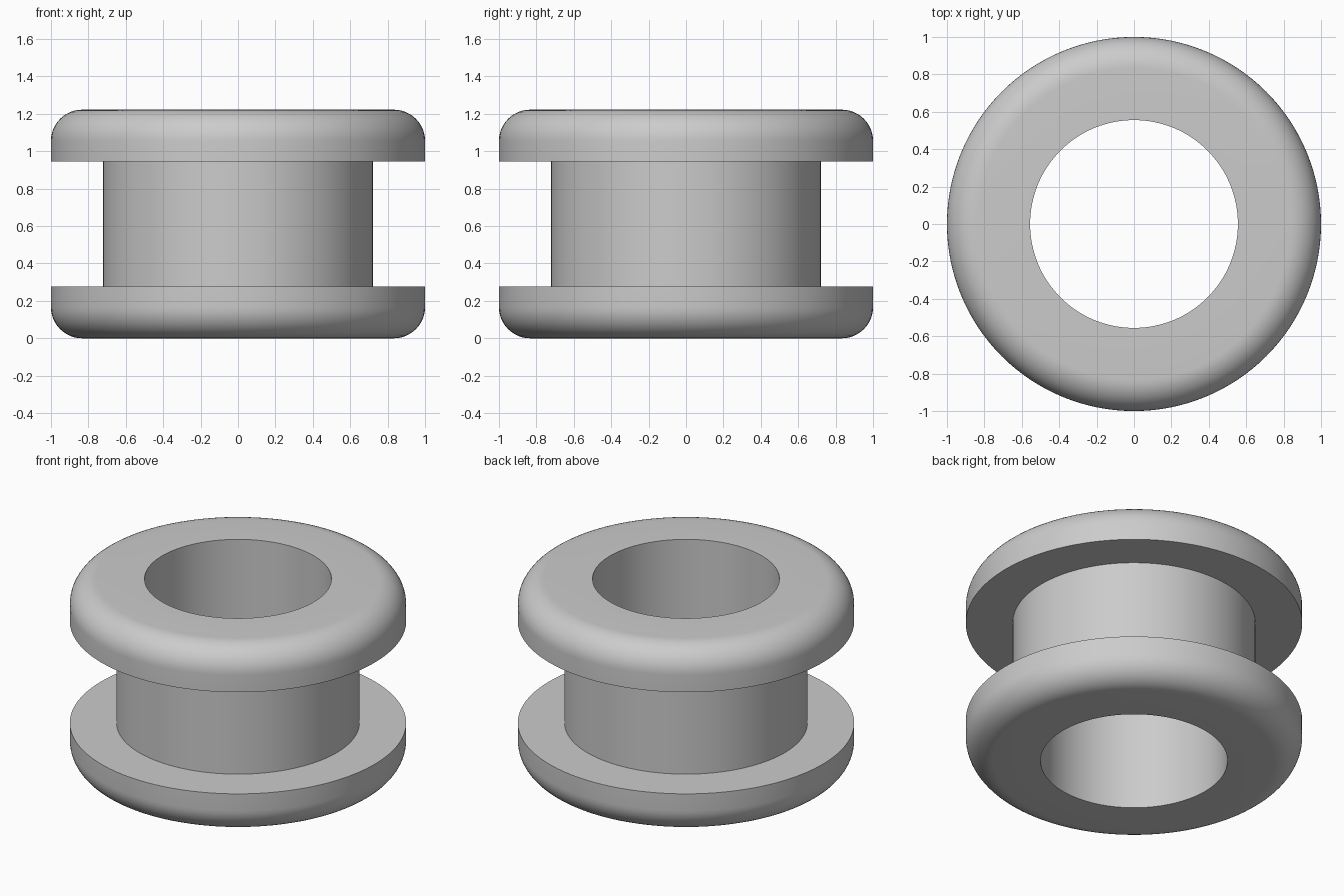
import bpy, bmesh
from math import pi, sin, cos, radians

cube = bpy.data.objects.get("Cube")
if cube:
    bpy.data.objects.remove(cube, do_unlink=True)

UNIT = 1 / 18            # design unit: the outer radius is 18 units
OUTER, BARREL, BORE = 18 * UNIT, 13 * UNIT, 10 * UNIT
HEIGHT, FLANGE, FILLET = 22 * UNIT, 5 * UNIT, 3 * UNIT
SEGMENTS, FILLET_STEPS = 128, 12

# Grey rubber
rubber = bpy.data.materials.new("grey rubber")
rubber.use_nodes = True
grey = (0.6, 0.6, 0.6, 1)
rubber.diffuse_color = grey
rubber.node_tree.nodes["Principled BSDF"].inputs["Base Color"].default_value = grey

# Lower half of the section: bore, rounded flange rim, barrel
lower = [(BORE, 0)]
for i in range(FILLET_STEPS + 1):
    a = pi / 2 * i / FILLET_STEPS
    lower.append((OUTER - FILLET + FILLET * sin(a), FILLET - FILLET * cos(a)))
lower += [(OUTER, FLANGE), (BARREL, FLANGE)]
section = lower + [(r, HEIGHT - z) for r, z in reversed(lower)]

# Revolve the closed section around the z axis
bm = bmesh.new()
verts = [bm.verts.new((r, 0, z)) for r, z in section]
edges = [bm.edges.new((v, verts[(i + 1) % len(verts)])) for i, v in enumerate(verts)]
bmesh.ops.spin(bm, geom=verts + edges, cent=(0, 0, 0), axis=(0, 0, 1),
               angle=2 * pi, steps=SEGMENTS, use_merge=True)
bmesh.ops.remove_doubles(bm, verts=bm.verts, dist=0.0001)
bmesh.ops.recalc_face_normals(bm, faces=bm.faces)
mesh = bpy.data.meshes.new("grommet")
bm.to_mesh(mesh)
bm.free()
mesh.materials.append(rubber)

grommet = bpy.data.objects.new("grommet", mesh)
bpy.context.collection.objects.link(grommet)
bpy.ops.object.select_all(action='DESELECT')
grommet.select_set(True)
bpy.context.view_layer.objects.active = grommet
bpy.ops.object.shade_smooth_by_angle(angle=radians(30))
